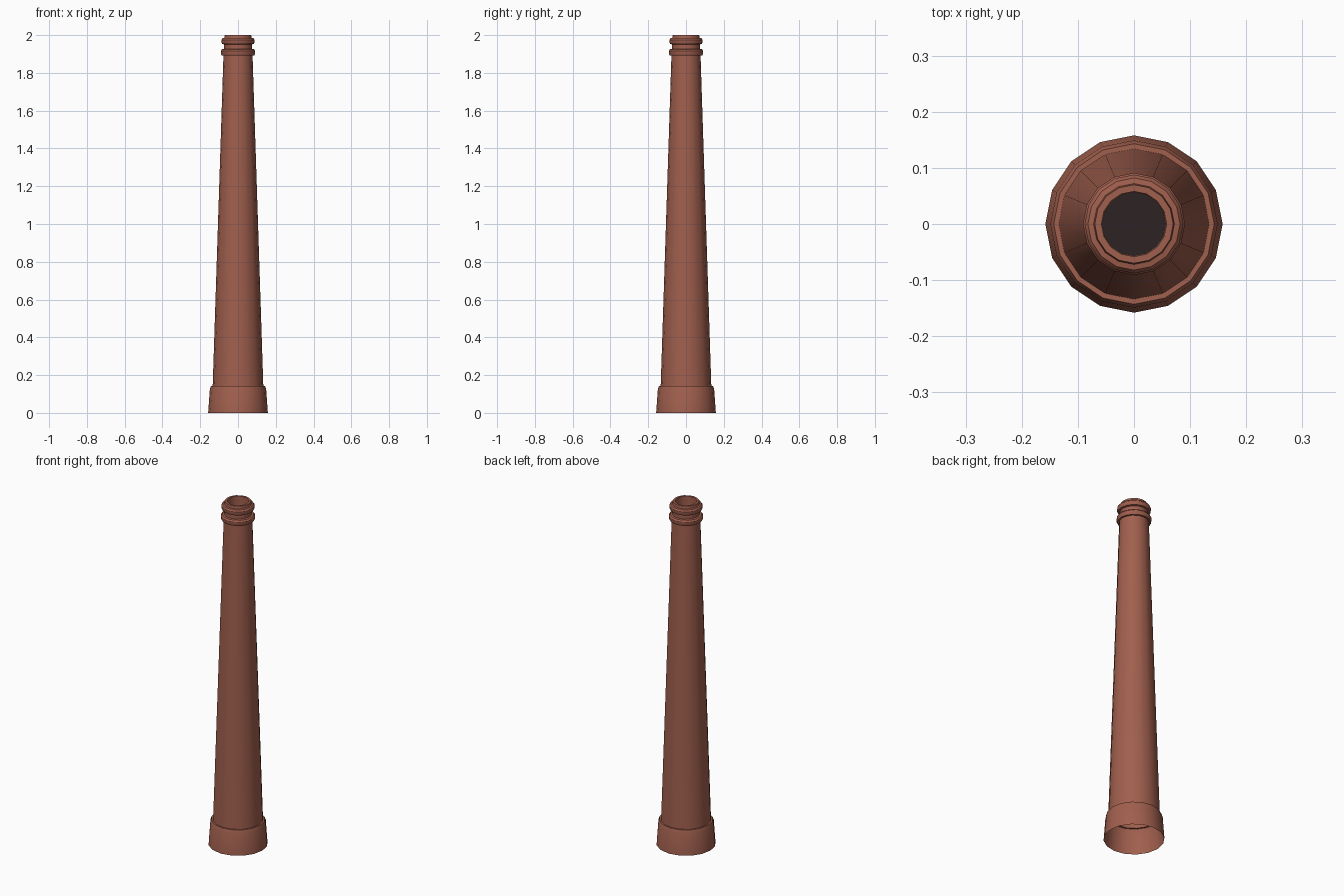
import bpy, bmesh, math

if "Cube" in bpy.data.objects:
    bpy.data.objects.remove(bpy.data.objects["Cube"])

SIDES = 16

def material(name, rgb):
    m = bpy.data.materials.new(name)
    m.diffuse_color = (*rgb, 1)
    m.use_nodes = True
    m.node_tree.nodes["Principled BSDF"].inputs["Base Color"].default_value = m.diffuse_color
    return m

brick = material("brick red", (0.352, 0.115, 0.076))
soot = material("soot black", (0.026, 0.017, 0.017))

def lathe(name, profile, mat, cap_last=False):
    """Spin a (radius, height) profile around z."""
    bm = bmesh.new()
    rings = []
    for r, z in profile:
        rings.append([bm.verts.new((r * math.cos(2 * math.pi * i / SIDES),
                                    r * math.sin(2 * math.pi * i / SIDES), z))
                      for i in range(SIDES)])
    for a, b in zip(rings, rings[1:]):
        for i in range(SIDES):
            j = (i + 1) % SIDES
            bm.faces.new((a[i], a[j], b[j], b[i]))
    if cap_last:
        bm.faces.new(rings[-1])
    me = bpy.data.meshes.new(name)
    bm.to_mesh(me)
    bm.free()
    me.materials.append(mat)
    ob = bpy.data.objects.new(name, me)
    bpy.context.collection.objects.link(ob)
    bpy.ops.object.select_all(action='DESELECT')
    ob.select_set(True)
    bpy.context.view_layer.objects.active = ob
    bpy.ops.object.shade_smooth_by_angle(angle=math.radians(28))
    return ob

# Open-bottomed stack: flared base, tapered shaft, two collars, rim and flue
lathe("chimney_stack", [
    (0.158, 0.0), (0.149, 0.127), (0.143, 0.143), (0.134, 0.143),
    (0.077, 1.893),
    (0.087, 1.893), (0.091, 1.902), (0.091, 1.916), (0.085, 1.925), (0.074, 1.927),
    (0.074, 1.951), (0.084, 1.953), (0.088, 1.962), (0.088, 1.975), (0.082, 1.984),
    (0.072, 1.986), (0.070, 2.0), (0.058, 2.0), (0.057, 1.86)], brick)

# Dark floor inside the flue
lathe("flue_floor", [(0.057, 1.86)], soot, cap_last=True)
